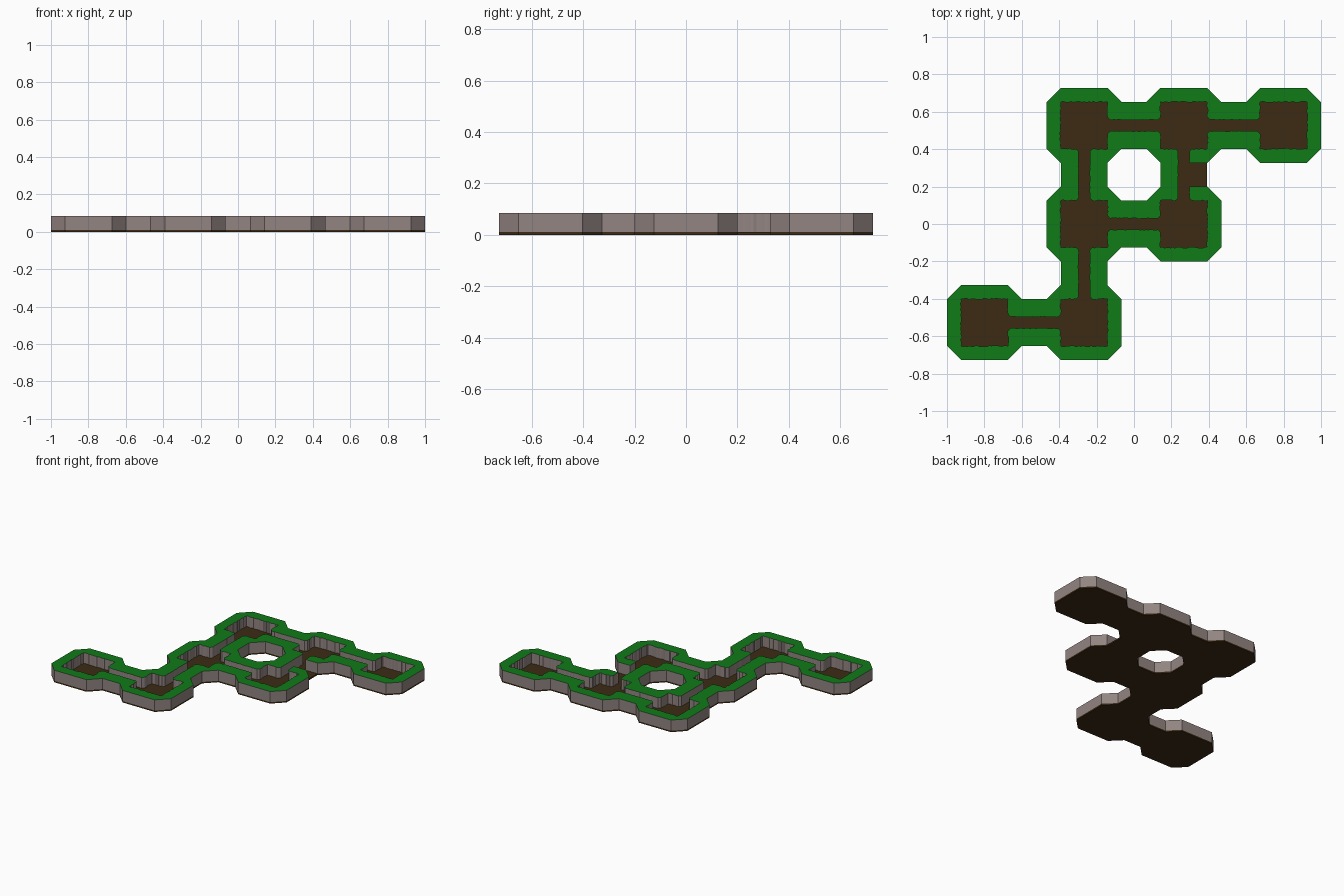
import bpy, bmesh, random
from mathutils import Vector

if "Cube" in bpy.data.objects:
    bpy.data.objects.remove(bpy.data.objects["Cube"])

random.seed(4)
SX, SY = 0.533, 0.527            # room spacing
R, IN, GAP = 0.2, 0.125, 0.03    # room outer half, inner half, passage half width
FLOOR, TOP = 0.01, 0.085
DIRS = [(1, 0), (0, 1), (-1, 0), (0, -1)]

# rooms on a grid, and the passages that join them
rooms = [(-1.5, -1), (-.5, -1), (-.5, 0), (.5, 0), (-.5, 1), (.5, 1), (1.5, 1)]
passages = [((-1.5, -1), (1, 0)), ((-.5, -1), (0, 1)), ((-.5, 0), (1, 0)), ((-.5, 0), (0, 1)),
            ((.5, 0), (0, 1)), ((-.5, 1), (1, 0)), ((.5, 1), (1, 0))]
exit_passage = ((.5, 0), (0, 1))  # its right wall is left open


def material(name, rgb):
    m = bpy.data.materials.new(name)
    m.diffuse_color = (*rgb, 1)
    m.use_nodes = True
    m.node_tree.nodes["Principled BSDF"].inputs["Base Color"].default_value = m.diffuse_color
    return m


stone = material("stone", (0.29, 0.235, 0.225))
grass = material("grass", (0.005, 0.2, 0.009))
earth = material("earth", (0.045, 0.024, 0.007))


def place(room, d, pts):
    """Turn local (along, across) points toward d and move them to the room."""
    cx, cy = room[0] * SX, room[1] * SY
    return [(cx + u * d[0] - v * d[1], cy + u * d[1] + v * d[0]) for u, v in pts]


def rough(p, q, amount=0.004, step=0.011):
    """Points from p to q with a rough, rocky edge; both ends stay exact."""
    p, q = Vector(p), Vector(q)
    n = max(1, round((q - p).length / step))
    side = (q - p).normalized().orthogonal()
    pts = [p + (q - p) * i / n + (side * random.uniform(-amount, amount) if i else side * 0)
           for i in range(n)]
    return [tuple(v) for v in pts + [q]]


def slab(name, polygons, z0, z1, mats):
    """Weld flat pieces into one region and raise it to a solid."""
    bm = bmesh.new()
    for poly in polygons:
        bm.faces.new([bm.verts.new((x, y, z0)) for x, y in poly])
    bmesh.ops.remove_doubles(bm, verts=bm.verts[:], dist=1e-4)
    new = bmesh.ops.extrude_face_region(bm, geom=bm.faces[:], use_keep_orig=True)
    moved = [g for g in new["geom"] if isinstance(g, bmesh.types.BMVert)]
    bmesh.ops.translate(bm, verts=moved, vec=(0, 0, z1 - z0))
    bmesh.ops.recalc_face_normals(bm, faces=bm.faces[:])
    bm.normal_update()
    for f in bm.faces:
        if f.normal.z > 0.5:
            f.material_index = len(mats) - 1
    me = bpy.data.meshes.new(name)
    bm.to_mesh(me)
    bm.free()
    for m in mats:
        me.materials.append(m)
    ob = bpy.data.objects.new(name, me)
    bpy.context.collection.objects.link(ob)


doors = set()
for (x, y), d in passages:
    doors.add(((x, y), d))
    doors.add(((x + d[0], y + d[1]), (-d[0], -d[1])))

walls, floors = [], []
c = 0.014  # eased corner at each doorway

# rooms: bevelled corners, closed sides or sides with a doorway
for room in rooms:
    octagon = []
    for d in DIRS:
        octagon += place(room, d, [(R, -IN), (R, IN)])
        walls.append(place(room, d, [(IN, IN), (R, IN), (IN, R)]))
        if (room, d) in doors:
            for s in (1, -1):
                edge = rough((IN, IN * s), (IN, (GAP + c) * s))
                edge += rough((IN + c, GAP * s), (R, GAP * s), 0.002)
                walls.append(place(room, d, edge + [(R, IN * s)]))
        else:
            walls.append(place(room, d, rough((IN, IN), (IN, -IN)) + [(R, -IN), (R, IN)]))
    floors.append(octagon)

# passages: a floor strip and a wall on each side
for room, d in passages:
    end = (SX if d[0] else SY) - R
    floors.append(place(room, d, [(R, -IN), (end, -IN), (end, IN), (R, IN)]))
    for s in (1, -1):
        if (room, d) == exit_passage and s == -1:
            continue
        edge = rough((R, GAP * s), (end, GAP * s), 0.002)
        walls.append(place(room, d, edge + [(end, IN * s), (R, IN * s)]))

slab("floor", floors, 0, FLOOR, [earth])
slab("walls", walls, FLOOR, TOP, [stone, grass])
